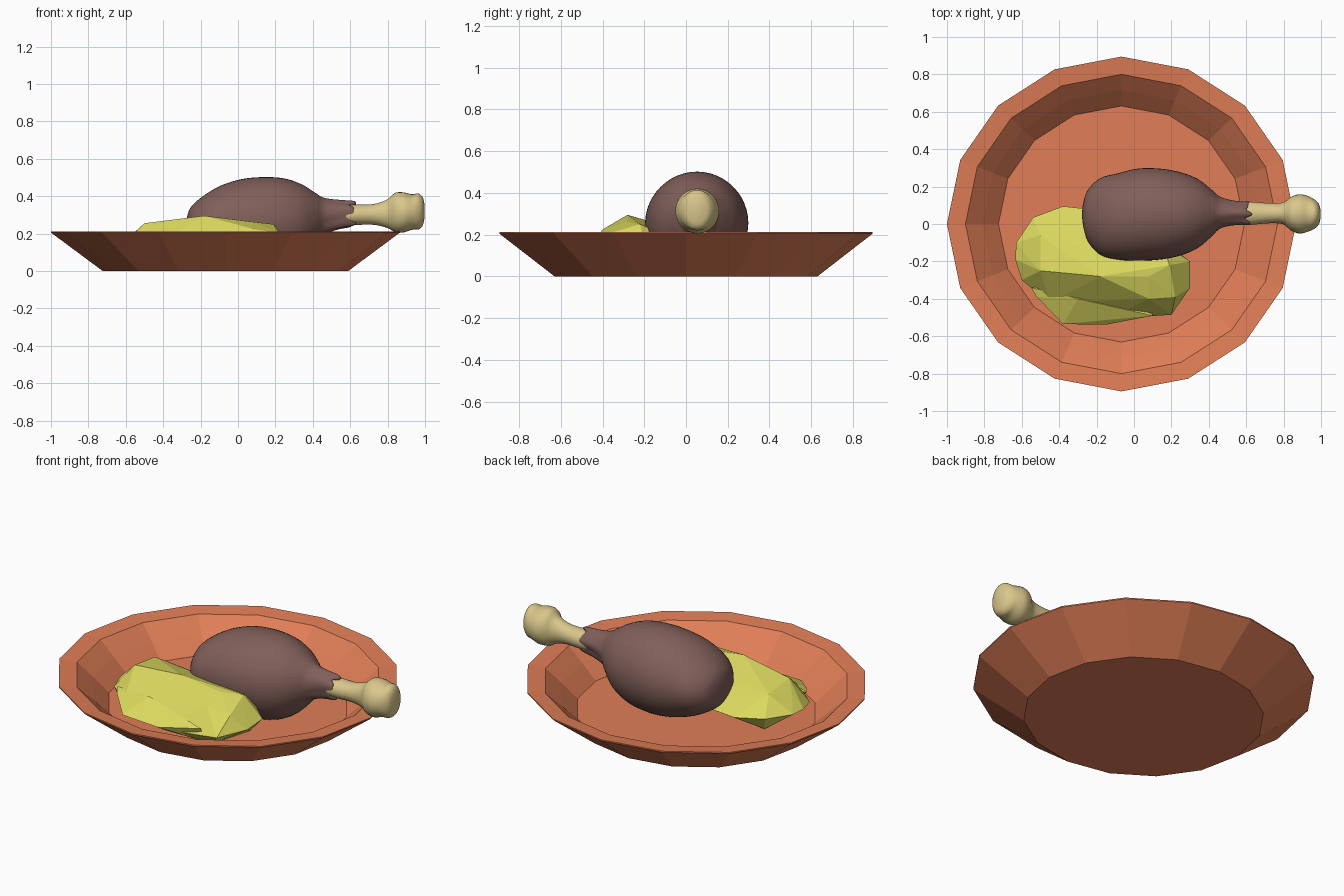
import bpy, bmesh, math
from mathutils import Vector


def material(name, rgb):
    m = bpy.data.materials.new(name)
    m.diffuse_color = (*rgb, 1)
    return m


def finish(bm, name, mat, smooth=False):
    bmesh.ops.recalc_face_normals(bm, faces=bm.faces[:])
    me = bpy.data.meshes.new(name)
    bm.to_mesh(me)
    bm.free()
    ob = bpy.data.objects.new(name, me)
    bpy.context.collection.objects.link(ob)
    me.materials.append(mat)
    for p in me.polygons:
        p.use_smooth = smooth
    return ob


def skin(bm, rings):
    """Bridge successive vertex rings and cap both ends."""
    n = len(rings[0])
    for a, b in zip(rings, rings[1:]):
        for i in range(n):
            j = (i + 1) % n
            bm.faces.new((a[i], a[j], b[j], b[i]))
    bm.faces.new(rings[0])
    bm.faces.new(rings[-1])


def catmull(pts, steps):
    """Smoothly resample a list of sections."""
    pts = [Vector(p) for p in pts]
    ext = [pts[0]] + pts + [pts[-1]]
    out = []
    for p0, p1, p2, p3 in zip(ext, ext[1:], ext[2:], ext[3:]):
        for k in range(steps):
            t = k / steps
            out.append(0.5 * (2 * p1 + (p2 - p0) * t + (2 * p0 - 5 * p1 + 4 * p2 - p3) * t * t
                              + (3 * p1 - p0 - 3 * p2 + p3) * t ** 3))
    return out + [pts[-1]]


def loft(name, sections, mat, n=48, steps=5, jag=0.0, jag_from=9.0):
    """Elliptical sections along x: (x, y centre, z centre, y radius, z radius)."""
    bm = bmesh.new()
    rings = []
    for x, cy, cz, ry, rz in catmull([s for s in sections], steps):
        w = min(1, max(0, (x - jag_from) / 0.14))
        ring = []
        for i in range(n):
            a = math.tau * i / n
            wave = math.sin(5 * a) + 0.6 * math.sin(8 * a + 1)
            r = 1 + 0.05 * w * math.sin(5 * a + 0.6)
            ring.append(bm.verts.new((x + jag * w * wave, cy + ry * r * math.cos(a),
                                      cz + rz * r * math.sin(a))))
        rings.append(ring)
    skin(bm, rings)
    return finish(bm, name, mat, smooth=True)


def hull(name, pts, mat):
    bm = bmesh.new()
    for p in pts:
        bm.verts.new(p)
    res = bmesh.ops.convex_hull(bm, input=bm.verts[:])
    bmesh.ops.delete(bm, geom=[v for v in set(res["geom_interior"] + res["geom_unused"])
                               if isinstance(v, bmesh.types.BMVert)], context='VERTS')
    return finish(bm, name, mat)


clay = material("clay", (0.75, 0.21, 0.095))
meat = material("roast_meat", (0.22, 0.115, 0.10))
bone = material("bone", (0.70, 0.57, 0.26))
veg = material("vegetable", (0.72, 0.70, 0.115))

# Sixteen-sided shallow dish
profile = [(0.704, 0), (1, 0.205), (1, 0.212), (0.894, 0.202), (0.80, 0.125), (0.705, 0.04)]
bm = bmesh.new()
skin(bm, [[bm.verts.new((-0.067 + 0.933 * s * math.cos(math.tau * i / 16),
                         0.895 * s * math.sin(math.tau * i / 16), z)) for i in range(16)]
          for s, z in profile])
finish(bm, "dish", clay)

# Drumstick meat with ragged cuff
loft("drumstick_meat", [
    (-0.278, 0.05, 0.235, 0.01, 0.01), (-0.27, 0.05, 0.235, 0.07, 0.065),
    (-0.245, 0.045, 0.24, 0.14, 0.11), (-0.18, 0.04, 0.245, 0.205, 0.16),
    (-0.09, 0.04, 0.25, 0.23, 0.207), (0.02, 0.05, 0.255, 0.246, 0.236),
    (0.14, 0.053, 0.258, 0.243, 0.244), (0.25, 0.054, 0.262, 0.222, 0.232),
    (0.34, 0.056, 0.268, 0.185, 0.195), (0.41, 0.058, 0.28, 0.13, 0.14),
    (0.46, 0.06, 0.29, 0.085, 0.1), (0.53, 0.058, 0.298, 0.065, 0.08),
    (0.605, 0.055, 0.302, 0.06, 0.068), (0.61, 0.055, 0.302, 0.05, 0.05),
], meat, jag=0.013, jag_from=0.44)

# Bone with knuckle end
loft("bone", [
    (0.5, 0.055, 0.3, 0.045, 0.045), (0.6, 0.057, 0.3, 0.062, 0.054),
    (0.72, 0.058, 0.302, 0.054, 0.055), (0.795, 0.057, 0.306, 0.058, 0.075),
    (0.84, 0.055, 0.313, 0.09, 0.104), (0.885, 0.054, 0.313, 0.105, 0.107),
    (0.93, 0.054, 0.315, 0.095, 0.095), (0.965, 0.053, 0.318, 0.078, 0.096),
    (0.988, 0.053, 0.318, 0.055, 0.075), (0.998, 0.053, 0.32, 0.02, 0.03),
], bone, n=32)

# Faceted vegetable under the drumstick
hull("vegetable", [
    (-0.38, 0.095, 0.12), (-0.54, 0.035, 0.13), (-0.63, -0.10, 0.13), (-0.635, -0.19, 0.13),
    (-0.60, -0.30, 0.12), (-0.50, -0.06, 0.23), (-0.50, -0.25, 0.255), (-0.55, -0.2, 0.21),
    (-0.18, -0.28, 0.295), (0.08, -0.28, 0.262), (0.19, -0.22, 0.25), (0.15, -0.1, 0.2),
    (0.08, -0.40, 0.225), (0.22, -0.39, 0.20), (0.30, -0.34, 0.12), (0.30, -0.20, 0.13),
    (0.20, -0.485, 0.10), (-0.05, 0.06, 0.12), (-0.45, -0.42, 0.13), (-0.15, -0.51, 0.07),
    (-0.5, -0.02, 0.04), (-0.5, -0.35, 0.04), (0.15, -0.45, 0.04), (0.22, -0.2, 0.04),
], veg)
hull("vegetable_lobe", [
    (-0.55, -0.34, 0.15), (-0.52, -0.39, 0.14), (-0.38, -0.535, 0.10), (-0.15, -0.538, 0.09),
    (-0.30, -0.40, 0.18), (0.1, -0.49, 0.13), (-0.45, -0.38, 0.04), (0.1, -0.45, 0.04),
    (-0.2, -0.3, 0.05),
], veg)
